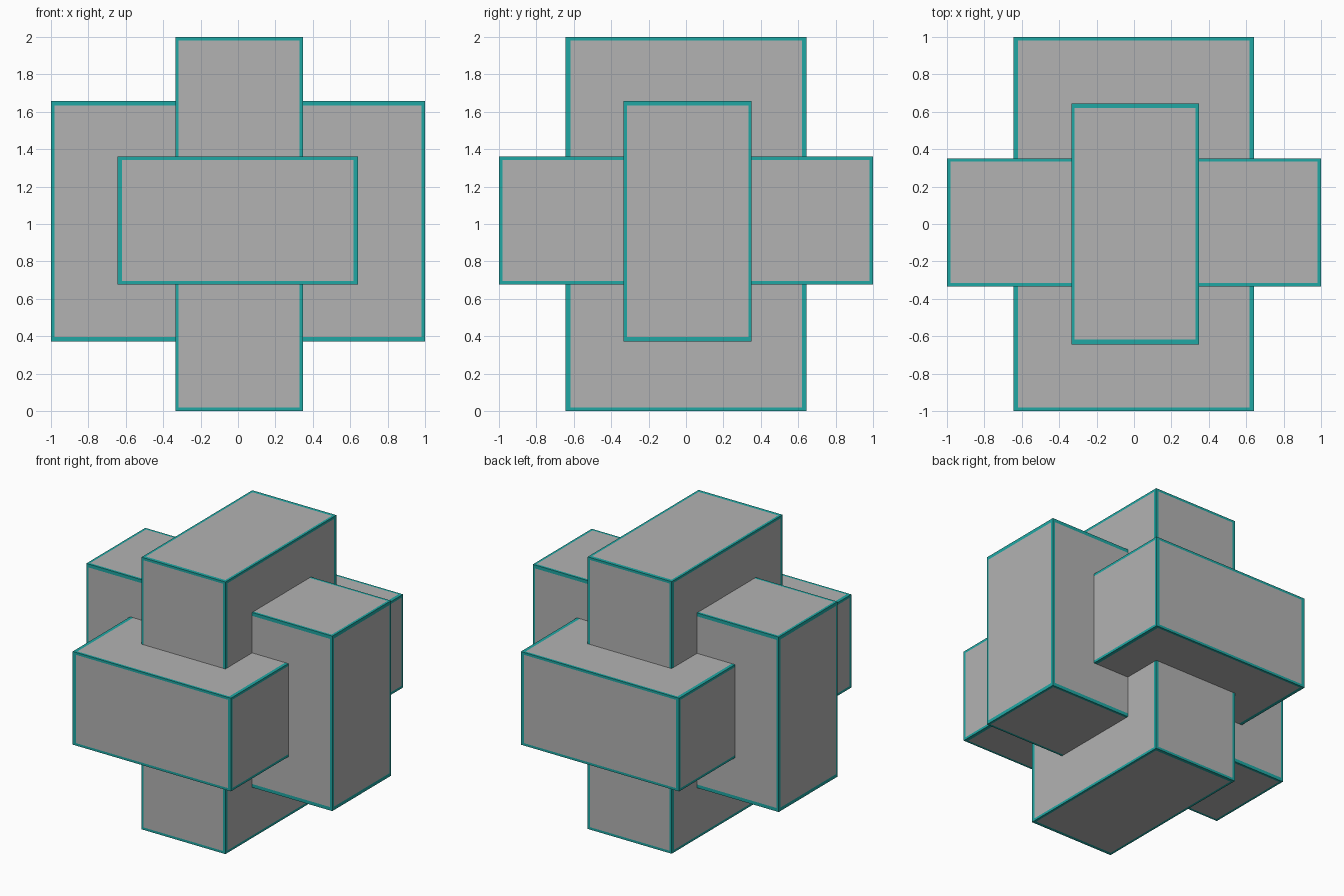
import bpy, bmesh
from mathutils import Vector

if "Cube" in bpy.data.objects:
    bpy.data.objects.remove(bpy.data.objects["Cube"])


def make_material(name, colour):
    mat = bpy.data.materials.new(name)
    mat.use_nodes = True
    mat.diffuse_color = colour
    mat.node_tree.nodes["Principled BSDF"].inputs["Base Color"].default_value = colour
    return mat


GREY = make_material("light grey", (0.45, 0.45, 0.45, 1))
TEAL = make_material("teal trim", (0.014, 0.39, 0.37, 1))


def make_slab(name, low, high, trim):
    """Box whose faces are cut to leave a teal border along every edge."""
    low, high = Vector(low), Vector(high)
    bm = bmesh.new()
    bmesh.ops.create_cube(bm, size=1)
    for v in bm.verts:
        v.co = Vector([(low[i] + high[i]) / 2 + v.co[i] * (high[i] - low[i]) for i in range(3)])

    # Cut the border lines on each axis
    for i in range(3):
        axis = Vector([float(i == k) for k in range(3)])
        for place in (low[i] + trim[i], high[i] - trim[i]):
            bmesh.ops.bisect_plane(bm, geom=bm.verts[:] + bm.edges[:] + bm.faces[:],
                                   plane_co=axis * place, plane_no=axis)

    # Panels away from every edge are grey, the border strips teal
    for f in bm.faces:
        centre = f.calc_center_median()
        near = sum(not low[i] + trim[i] < centre[i] < high[i] - trim[i] for i in range(3))
        f.material_index = int(near > 1)

    mesh = bpy.data.meshes.new(name)
    bm.to_mesh(mesh)
    bm.free()
    mesh.materials.append(GREY)
    mesh.materials.append(TEAL)
    obj = bpy.data.objects.new(name, mesh)
    bpy.context.collection.objects.link(obj)


# Three interlocking slabs, one along each axis
THIN, WIDE = 0.018, 0.025
make_slab("upright_slab", (-0.335, -0.643, 0), (0.348, 0.645, 2), (THIN, WIDE, THIN))
make_slab("sideways_slab", (-1, -0.333, 0.372), (1, 0.351, 1.658), (THIN, THIN, WIDE))
make_slab("front_to_back_slab", (-0.644, -1, 0.676), (0.642, 1, 1.361), (WIDE, THIN, THIN))
